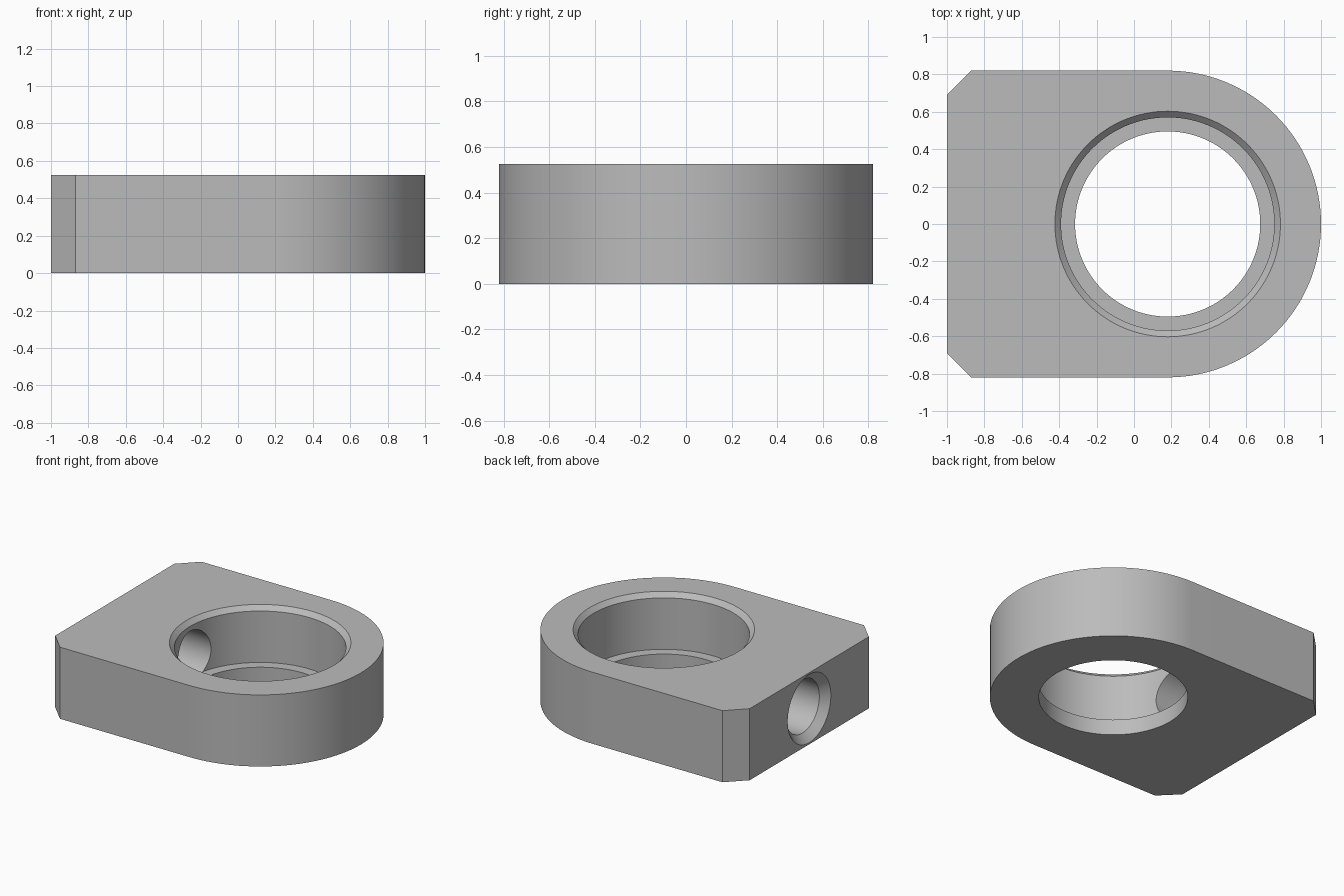
import bpy
import bmesh
import math
from mathutils import Matrix

HEIGHT = 0.525
RADIUS = 0.82
BORE_X = 0.18
BORE_R = 0.57
LEDGE_Z = 0.115
SEGMENTS = 128

cube = bpy.data.objects.get("Cube")
if cube:
    bpy.data.objects.remove(cube, do_unlink=True)

grey = bpy.data.materials.new("grey_metal")
grey.use_nodes = True
colour = (0.5, 0.5, 0.5, 1)
grey.diffuse_color = colour
grey.node_tree.nodes["Principled BSDF"].inputs["Base Color"].default_value = colour


def finish(name, bm):
    bmesh.ops.recalc_face_normals(bm, faces=bm.faces)
    mesh = bpy.data.meshes.new(name)
    bm.to_mesh(mesh)
    bm.free()
    mesh.materials.append(grey)
    obj = bpy.data.objects.new(name, mesh)
    bpy.context.collection.objects.link(obj)
    return obj


def turned(name, profile, matrix):
    """Solid of revolution from (radius, height) pairs, capped at both ends."""
    bm = bmesh.new()
    rings = []
    for r, z in profile:
        angles = [math.tau * i / SEGMENTS for i in range(SEGMENTS)]
        rings.append([bm.verts.new((r * math.cos(a), r * math.sin(a), z)) for a in angles])
    for low, high in zip(rings, rings[1:]):
        for i in range(SEGMENTS):
            j = (i + 1) % SEGMENTS
            bm.faces.new((low[i], low[j], high[j], high[i]))
    bm.faces.new(rings[0][::-1])
    bm.faces.new(rings[-1])
    bm.transform(matrix)
    return finish(name, bm)


def cut(target, cutter):
    mod = target.modifiers.new("cut", "BOOLEAN")
    mod.operation = "DIFFERENCE"
    mod.solver = "EXACT"
    mod.object = cutter
    bpy.context.view_layer.objects.active = target
    bpy.ops.object.modifier_apply(modifier=mod.name)
    bpy.data.objects.remove(cutter, do_unlink=True)


# Block: rounded nose at +x, two chamfered corners at -x
outline = [(-0.87, RADIUS), (-1, 0.69), (-1, -0.69), (-0.87, -RADIUS)]
steps = SEGMENTS // 2
for i in range(steps + 1):
    a = math.pi * (i / steps - 0.5)
    outline.append((BORE_X + RADIUS * math.cos(a), RADIUS * math.sin(a)))
bm = bmesh.new()
base = bm.faces.new([bm.verts.new((x, y, 0)) for x, y in outline])
top = bmesh.ops.extrude_face_region(bm, geom=[base])["geom"]
bmesh.ops.translate(bm, vec=(0, 0, HEIGHT), verts=[v for v in top if isinstance(v, bmesh.types.BMVert)])
block = finish("bearing_block", bm)

# Stepped bore with a chamfered mouth
at_bore = Matrix.Translation((BORE_X, 0, 0))
bore = turned("bore_cutter", [
    (0.495, -0.1), (0.495, LEDGE_Z), (BORE_R, LEDGE_Z),
    (BORE_R, HEIGHT - 0.033), (BORE_R + 0.033, HEIGHT), (BORE_R + 0.033, HEIGHT + 0.1),
], at_bore)
cut(block, bore)

# Countersunk side hole from the flat end, stopping short of the bore ledge
along_x = Matrix.Translation((-1, 0, HEIGHT / 2)) @ Matrix.Rotation(math.pi / 2, 4, "Y")
side_hole = turned("side_hole_cutter", [
    (0.25, -0.1), (0.25, 0), (0.195, 0.055), (0.195, 1.1),
], along_x)
ledge = turned("ledge_guard", [(BORE_R + 0.002, -0.1), (BORE_R + 0.002, LEDGE_Z)], at_bore)
cut(side_hole, ledge)
cut(block, side_hole)

# Smooth curves, sharp edges
bpy.ops.object.select_all(action="DESELECT")
block.select_set(True)
bpy.context.view_layer.objects.active = block
bpy.ops.object.shade_smooth_by_angle(angle=math.radians(30))
